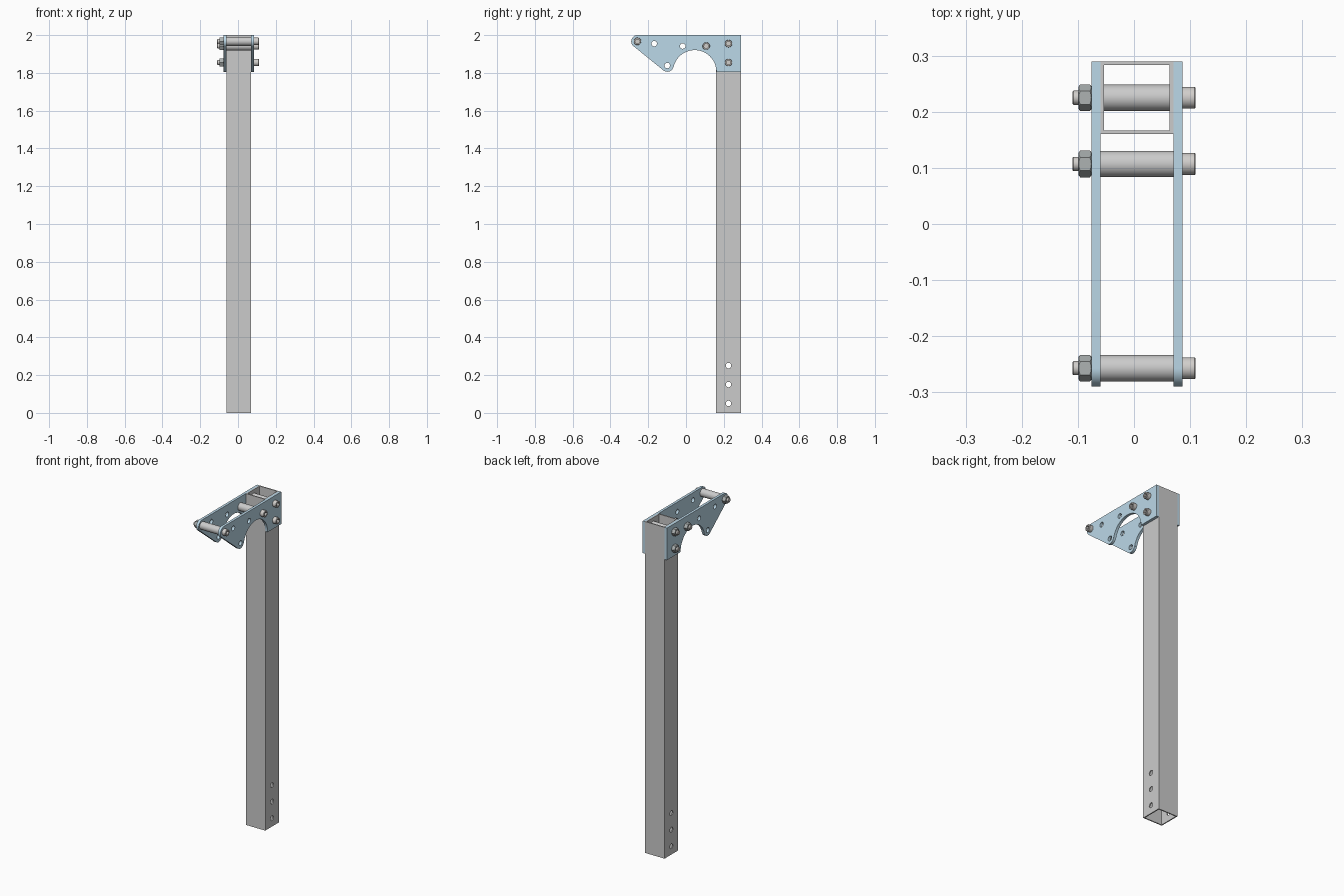
import bpy, bmesh
from math import sin, cos, pi, radians
from mathutils import Matrix

if "Cube" in bpy.data.objects:
    bpy.data.objects.remove(bpy.data.objects["Cube"])

CX = 0.005                      # mid-plane of post and plates
POST_Y, HALF, WALL = 0.225, 0.065, 0.0065
PLATE_T, HOLE_R = 0.016, 0.0145
BOLTS = [(-0.257, 1.967), (0.107, 1.942), (POST_Y, 1.955), (POST_Y, 1.855)]


def add_object(name, mesh, loc=(0, 0, 0)):
    ob = bpy.data.objects.new(name, mesh)
    ob.location = loc
    bpy.context.collection.objects.link(ob)
    return ob


def arc(cx, cy, r, a0, a1, n=24):
    angles = [radians(a0 + (a1 - a0) * i / n) for i in range(n + 1)]
    return [(cx + r * cos(a), cy + r * sin(a)) for a in angles]


def circle(cx, cy, r, n=32):
    return arc(cx, cy, r, 0, 360, n)[:-1]


def extrude_loops(name, loops, depth, matrix):
    """Filled outline (first loop) with holes (other loops), extruded to a mesh."""
    cu = bpy.data.curves.new(name, 'CURVE')
    cu.dimensions, cu.fill_mode, cu.extrude = '2D', 'BOTH', depth / 2
    for pts in loops:
        s = cu.splines.new('POLY')
        s.points.add(len(pts) - 1)
        for p, (x, y) in zip(s.points, pts):
            p.co = (x, y, 0, 1)
        s.use_cyclic_u = True
    tmp = add_object(name + "_outline", cu)
    dg = bpy.context.evaluated_depsgraph_get()
    me = bpy.data.meshes.new_from_object(tmp.evaluated_get(dg))
    bpy.data.objects.remove(tmp)
    bm = bmesh.new()
    bm.from_mesh(me)
    bmesh.ops.remove_doubles(bm, verts=bm.verts, dist=1e-5)
    bmesh.ops.transform(bm, matrix=matrix, verts=bm.verts)
    bmesh.ops.recalc_face_normals(bm, faces=bm.faces)
    bm.to_mesh(me)
    bm.free()
    return add_object(name, me)


def lathe(name, profile, n=48, closed=False, loc=(0, 0, 0)):
    """Revolve (x, radius) points about the x axis."""
    bm = bmesh.new()
    rings = [[bm.verts.new((x, r * cos(2 * pi * i / n), r * sin(2 * pi * i / n)))
              for i in range(n)] for x, r in profile]
    pairs = list(zip(rings, rings[1:]))
    if closed:
        pairs.append((rings[-1], rings[0]))
    else:
        bm.faces.new(rings[0])
        bm.faces.new(rings[-1])
    for a, b in pairs:
        for i in range(n):
            j = (i + 1) % n
            bm.faces.new((a[i], a[j], b[j], b[i]))
    bmesh.ops.recalc_face_normals(bm, faces=bm.faces)
    me = bpy.data.meshes.new(name)
    bm.to_mesh(me)
    bm.free()
    return add_object(name, me, loc)


def boolean(ob, cutter, op='DIFFERENCE'):
    m = ob.modifiers.new("cut", 'BOOLEAN')
    m.operation, m.solver, m.object = op, 'EXACT', cutter
    bpy.context.view_layer.objects.active = ob
    bpy.ops.object.modifier_apply(modifier=m.name)
    bpy.data.objects.remove(cutter)


def material(name, color):
    m = bpy.data.materials.new(name)
    m.diffuse_color = color
    m.use_nodes = True
    m.node_tree.nodes["Principled BSDF"].inputs["Base Color"].default_value = m.diffuse_color
    return m


# square tube post with cross-drilled holes
def square(h):
    return [(CX + sx * h, POST_Y + sy * h)
            for sx, sy in ((-1, -1), (1, -1), (1, 1), (-1, 1))]


post = extrude_loops("post", [square(HALF), square(HALF - WALL)], 2.0,
                     Matrix.Translation((0, 0, 1)))
for z in (0.05, 0.15, 0.25, 1.855, 1.955):
    boolean(post, lathe("cutter", [(-0.1, HOLE_R), (0.1, HOLE_R)], 32,
                        loc=(0, POST_Y, z)))

# side plates: (y, z) outline with tangent arcs
outline = ([(0.29, 1.806), (0.29, 2.0)]
           + arc(-0.257, 1.967, 0.033, 90, 230.8)
           + arc(-0.099, 1.839, 0.033, 230.8, 347.2)
           + arc(0.046, 1.806, 0.1145, 167.2, 0, 40))
holes = BOLTS + [(-0.168, 1.955), (-0.0175, 1.942), (-0.099, 1.839)]
loops = [outline] + [circle(y, z, HOLE_R) for y, z in holes]
blue = material("blue_paint", (0.5, 0.69, 0.81, 1))
yz_plane = Matrix(((0, 0, 1, 0), (1, 0, 0, 0), (0, 1, 0, 0), (0, 0, 0, 1)))
for side, s in (("left", -1), ("right", 1)):
    x = CX + s * (HALF + PLATE_T / 2)
    plate = extrude_loops("side_plate_" + side, loops, PLATE_T,
                          Matrix.Translation((x, 0, 0)) @ yz_plane)
    plate.data.materials.clear()
    plate.data.materials.append(blue)

# socket-head bolt, hex nut and spacer tubes
xr, xl = CX + HALF + PLATE_T, CX - HALF - PLATE_T
bolt = lathe("bolt", [(-0.11, 0.0105), (-0.108, 0.0125), (xr, 0.0125),
                      (xr, 0.0195), (0.108, 0.0195), (0.11, 0.018)])
boolean(bolt, lathe("cutter", [(0.097, 0.0125), (0.12, 0.0125)], 6))
nut = lathe("nut", [(xl - 0.0225, 0.0238), (xl, 0.0238)], 6)
boolean(nut, lathe("cutter", [(xl - 0.0226, 0.0203), (xl - 0.0195, 0.0242),
                              (xl - 0.003, 0.0242), (xl + 0.0001, 0.0203)]),
        'INTERSECT')
bolt.data.materials.append(material("bolt_steel", (0.64, 0.62, 0.6, 1)))
nut.data.materials.append(material("nut_steel", (0.42, 0.45, 0.45, 1)))


def spacer_tube(name, h):
    return lathe(name, [(CX - h, 0.0235), (CX + h, 0.0235),
                        (CX + h, 0.0135), (CX - h, 0.0135)], closed=True)


long_spacer = spacer_tube("spacer", HALF)
short_spacer = spacer_tube("post_spacer", HALF - WALL)

# repeat the fasteners at each bolt position
for i, (y, z) in enumerate(BOLTS):
    spacer = long_spacer if i < 2 else short_spacer
    for part in (bolt, nut, spacer):
        add_object(f"{part.name}_{i + 1}", part.data, (0, y, z))
for part in (bolt, nut, long_spacer, short_spacer):
    bpy.data.objects.remove(part)

# smooth round faces, keep sharp edges
bpy.ops.object.select_all(action='SELECT')
bpy.context.view_layer.objects.active = post
bpy.ops.object.shade_smooth_by_angle(angle=radians(25))
